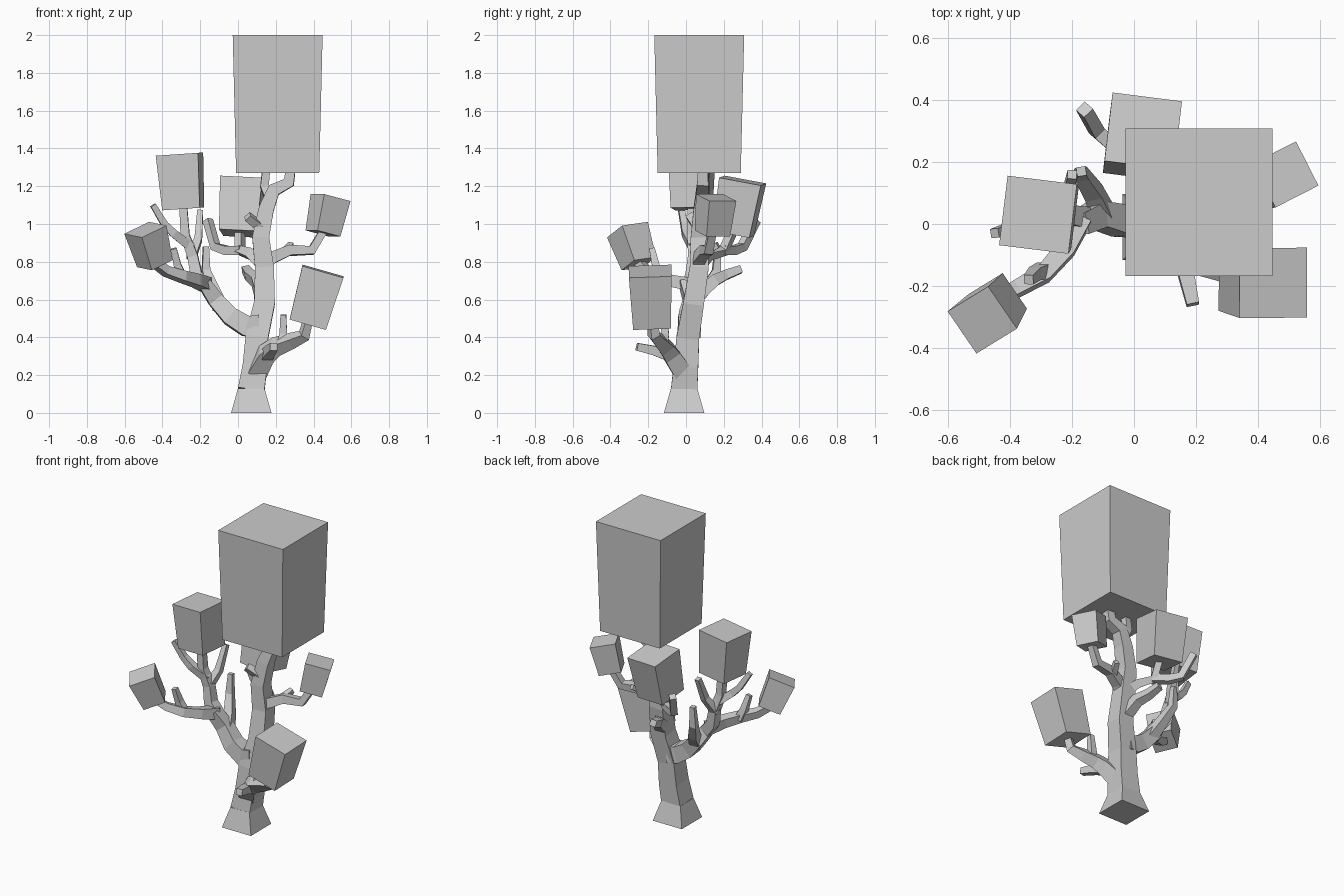
import bpy
import bmesh
from math import radians
from mathutils import Matrix, Vector

default_cube = bpy.data.objects.get("Cube")
if default_cube:
    bpy.data.objects.remove(default_cube, do_unlink=True)

grey = bpy.data.materials.new("plain grey")
grey.use_nodes = True
grey.diffuse_color = (.6, .6, .6, 1)
grey.node_tree.nodes["Principled BSDF"].inputs["Base Color"].default_value = grey.diffuse_color


def square_ring(centre, side, up, half_width):
    """Four corners of a square cross-section."""
    return [centre + (side * u + up * v) * half_width
            for u, v in ((-1, -1), (1, -1), (1, 1), (-1, 1))]


def skin(name, rings):
    """Join square rings into a closed, flat-faced solid."""
    bm = bmesh.new()
    loops = [[bm.verts.new(corner) for corner in ring] for ring in rings]
    for lower, upper in zip(loops, loops[1:]):
        for i in range(4):
            following = (i + 1) % 4
            bm.faces.new((lower[i], lower[following], upper[following], upper[i]))
    bm.faces.new(reversed(loops[0]))
    bm.faces.new(loops[-1])
    bmesh.ops.recalc_face_normals(bm, faces=bm.faces)
    mesh = bpy.data.meshes.new(name)
    bm.to_mesh(mesh)
    bm.free()
    mesh.materials.append(grey)
    bpy.context.collection.objects.link(bpy.data.objects.new(name, mesh))


def block(name, base, top, base_half, top_half, spin=0):
    """Tapered box whose end faces are square to the line from base to top."""
    base, top = Vector(base), Vector(top)
    tilt = Vector((0, 0, 1)).rotation_difference(top - base).to_matrix()
    turn = tilt @ Matrix.Rotation(radians(spin), 3, "Z")
    side, up = turn.col[0], turn.col[1]
    skin(name, [square_ring(base, side, up, base_half),
                square_ring(top, side, up, top_half)])


def branch(name, start_width, end_width, *points):
    """Square limb along the points, thinning evenly from start to end."""
    path = [Vector(point) for point in points]
    last = len(path) - 1
    first_step = path[1] - path[0]
    sideways = abs(first_step.x) > .6 * first_step.length
    side = Vector((0, 1, 0)) if sideways else Vector((1, 0, 0))
    rings = []
    for i, centre in enumerate(path):
        arriving = (centre - path[max(i - 1, 0)]).normalized()
        leaving = (path[min(i + 1, last)] - centre).normalized()
        tangent = (arriving + leaving).normalized()
        side = (side - tangent * side.dot(tangent)).normalized()
        width = start_width + (end_width - start_width) * i / last
        rings.append(square_ring(centre, side, tangent.cross(side), width / 2))
    skin(name, rings)


# Foliage blocks
block("crown_block", (.21, .07, 1.27), (.21, .07, 2), .22, .238)
block("upper_right_block", (-.29, .03, 1.08), (-.31, .03, 1.37), .1, .113, -7)
block("lower_right_block", (-.44, -.25, .79), (-.49, -.31, .97), .07, .083, 33)
block("back_block", (.01, .25, .95), (.03, .3, 1.23), .1, .113, -7)
block("upper_left_block", (.45, .14, .95), (.49, .16, 1.14), .07, .08, 27)
block("lower_left_block", (.37, -.18, .47), (.45, -.19, .75), .1, .113)

# Trunk and leader
block("trunk_foot", (.07, -.01, 0), (.07, -.01, .13), .107, .07)
branch("trunk", .14, .05, (.07, -.01, .12), (.09, 0, .25), (.1, .01, .4),
       (.14, .04, .58), (.14, .07, .77), (.12, .07, .93), (.15, .08, 1.08),
       (.19, .09, 1.18), (.27, .09, 1.22), (.28, .09, 1.3))
branch("leader_twig", .05, .04, (.17, .08, 1.13), (.14, .1, 1.2), (.15, .1, 1.3))
branch("leader_stub", .05, .04, (.13, .07, .95), (.1, .05, 1), (.05, .02, 1.04))

# Right side limbs
branch("right_limb", .12, .07, (.1, .02, .46), (.04, .01, .46),
       (-.04, .01, .51), (-.12, .03, .6), (-.18, 0, .69))
branch("right_limb_tip", .07, .04, (-.17, .02, .68), (-.22, -.08, .7),
       (-.29, -.16, .72), (-.38, -.21, .75), (-.45, -.25, .8))
branch("right_riser", .07, .04, (-.17, .02, .67), (-.22, .03, .73),
       (-.24, .04, .83), (-.28, .03, .94), (-.29, .03, 1.1))
branch("right_outer_twig", .05, .03, (-.25, .04, .88), (-.34, 0, .95),
       (-.39, -.01, 1), (-.45, -.03, 1.1))
branch("right_inner_twig", .05, .03, (-.25, .04, .82), (-.21, .1, .92), (-.2, .16, 1.07))
branch("right_back_twig", .07, .03, (-.1, .03, .57), (-.13, .1, .65),
       (-.17, .16, .75), (-.17, .17, .88))
branch("right_front_stub", .05, .03, (-.29, -.15, .71), (-.32, -.16, .78), (-.34, -.18, .87))

# Back limbs
branch("back_limb", .06, .04, (.14, .06, .77), (.07, .12, .84), (.01, .2, .86), (.01, .25, .97))
branch("back_twig", .05, .04, (.02, .19, .86), (-.06, .25, .86), (-.12, .3, .88), (-.16, .37, 1.02))
branch("back_stub", .07, .04, (.13, .05, .61), (.1, .15, .7), (.06, .21, .73), (.04, .29, .76))

# Left side limbs
branch("upper_left_limb", .07, .04, (.12, .06, .77), (.18, .07, .82),
       (.27, .1, .86), (.39, .12, .86), (.45, .14, .96))
branch("upper_left_stub", .04, .03, (.25, .1, .85), (.28, .17, .89))
branch("lower_left_limb", .1, .04, (.1, -.02, .22), (.15, -.08, .31),
       (.2, -.11, .35), (.28, -.14, .38), (.35, -.17, .41), (.37, -.18, .49))
branch("lower_left_twig", .05, .03, (.23, -.12, .36), (.24, -.11, .42), (.24, -.12, .52))
branch("front_stub", .06, .04, (.15, -.08, .3), (.17, -.17, .33), (.19, -.26, .35))
